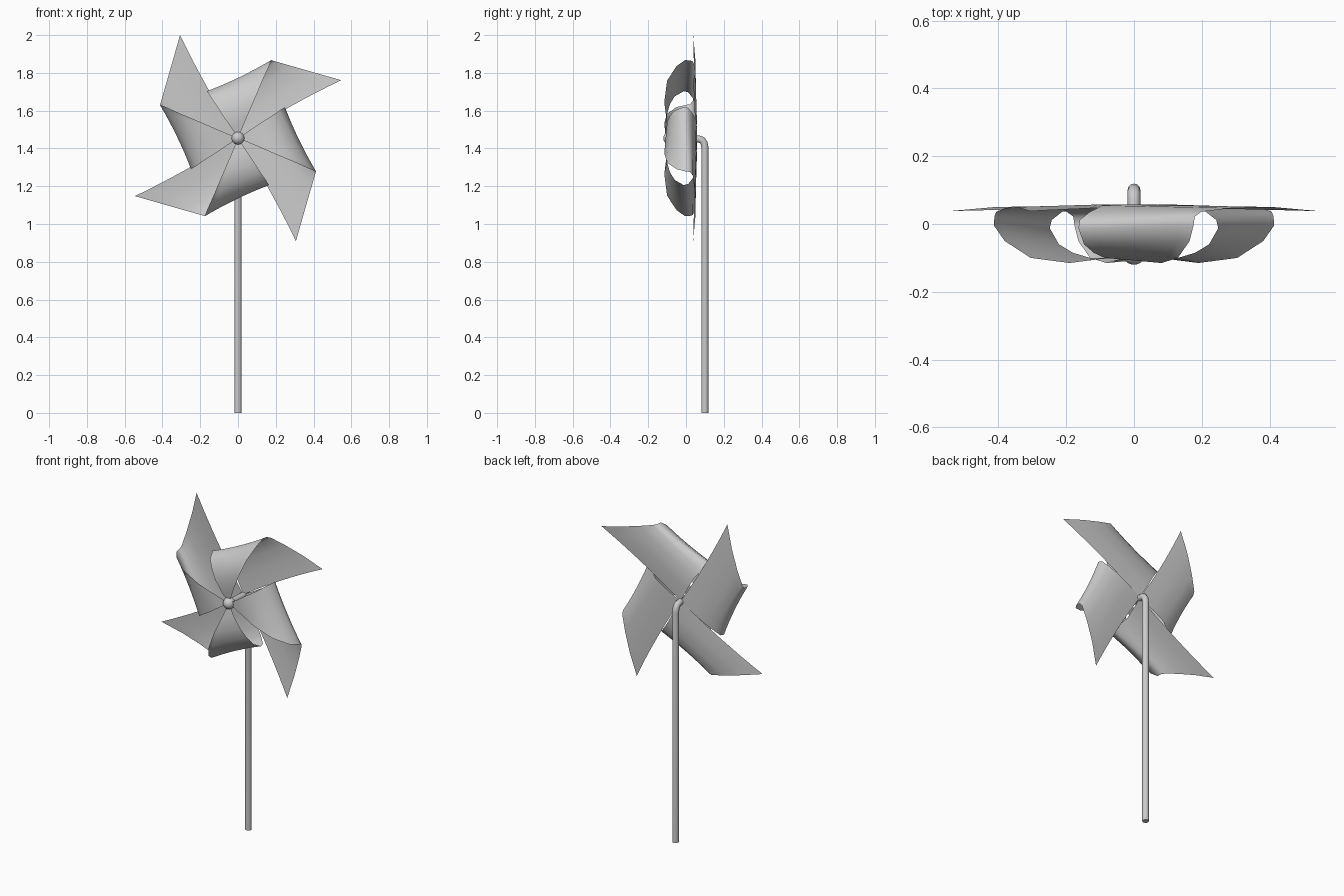
import bpy, math
from mathutils import Vector, Matrix

if "Cube" in bpy.data.objects:
    bpy.data.objects.remove(bpy.data.objects["Cube"])

HUB_Z = 1.4545

# Paper blade: two curled edges (along tip, outward, depth) ruled together
inner = [(0, 0, .052), (0, .1, .058), (0, .19, .055), (-.01, .25, .035), (-.021, .29, .012),
         (-.021, .297, -.012), (-.02, .265, -.06), (-.015, .215, -.085),
         (-.012, .155, -.1), (-.005, .07, -.1), (0, 0, -.085)]
outer = [(.626, 0, .038), (.527, .1, .05), (.438, .19, .047), (.372, .257, .036), (.358, .271, .022),
         (.355, .274, -.005), (.33, .252, -.05), (.262, .202, -.1),
         (.164, .126, -.115), (.09, .07, -.104), (0, 0, -.088)]
COLS = 8
tilt = math.atan2(.307, .546)
verts, faces = [], []
for i, (a, b) in enumerate(zip(inner, outer)):
    for j in range(COLS + 1):
        w = j / COLS
        u, v, y = Vector(a).lerp(Vector(b), w)
        bow = 4 * w * (1 - w)
        if i == 0:
            v += .01 * bow
        elif 3 <= i <= 7:
            v -= .008 * bow
        verts.append((u * math.cos(tilt) - v * math.sin(tilt), y,
                      u * math.sin(tilt) + v * math.cos(tilt)))
for i in range(len(inner) - 1):
    for j in range(COLS):
        k = i * (COLS + 1) + j
        faces.append((k, k + 1, k + COLS + 2, k + COLS + 1))
mesh = bpy.data.meshes.new("paper_blade")
mesh.from_pydata(verts, [], faces)
mesh.validate()
mesh.shade_smooth()

# Four blades around the axle
for n in range(4):
    ob = bpy.data.objects.new(f"paper_blade_{n + 1}", mesh)
    ob.matrix_world = Matrix.Translation((0, 0, HUB_Z)) @ Matrix.Rotation(n * math.pi / 2, 4, 'Y')
    bpy.context.collection.objects.link(ob)

# Round pin head at the front
bpy.ops.mesh.primitive_uv_sphere_add(segments=16, ring_count=10, radius=.035,
                                     location=(0, -.085, HUB_Z), rotation=(math.pi / 2, 0, 0))
bpy.context.object.name = "pin_head"
bpy.ops.object.shade_smooth()

# Stick bent forward at the top to form the axle
path = [(.1, 0), (.1, 1.405), (.096, 1.428), (.085, 1.444), (.068, 1.45), (.05, 1.45), (-.08, HUB_Z)]
curve = bpy.data.curves.new("stick", 'CURVE')
curve.dimensions = '3D'
curve.bevel_depth = .019
curve.bevel_resolution = 4
curve.use_fill_caps = True
spline = curve.splines.new('POLY')
spline.points.add(len(path) - 1)
for p, (y, z) in zip(spline.points, path):
    p.co = (0, y, z, 1)
    p.radius = 1
spline.use_smooth = True
stick = bpy.data.objects.new("stick", curve)
bpy.context.collection.objects.link(stick)
bpy.ops.object.select_all(action='DESELECT')
stick.select_set(True)
bpy.context.view_layer.objects.active = stick
bpy.ops.object.convert(target='MESH')
bpy.ops.object.shade_smooth_by_angle(angle=math.radians(40))
